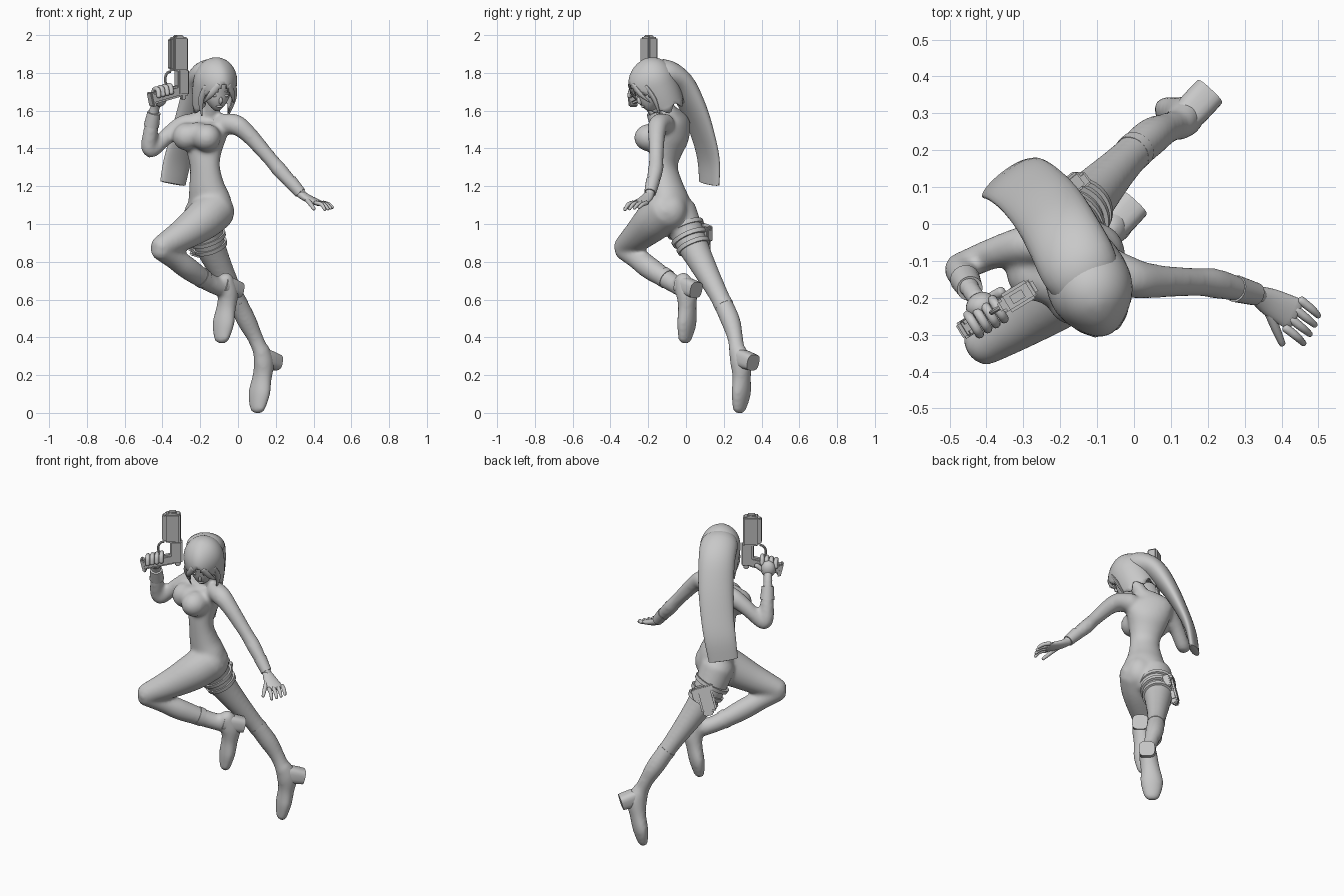
import bpy, bmesh, math
from mathutils import Vector, Matrix

if "Cube" in bpy.data.objects:
    bpy.data.objects.remove(bpy.data.objects["Cube"])


def material(name, v):
    m = bpy.data.materials.new(name)
    m.diffuse_color = (v, v, v, 1)
    m.use_nodes = True
    m.node_tree.nodes["Principled BSDF"].inputs["Base Color"].default_value = m.diffuse_color
    return m


GREY = material("plain_grey", 0.58)
DARK = material("gun_grey", 0.50)


def finish(bm, name, mat=GREY, angle=40):
    bmesh.ops.recalc_face_normals(bm, faces=bm.faces)
    me = bpy.data.meshes.new(name)
    bm.to_mesh(me)
    bm.free()
    me.materials.append(mat)
    ob = bpy.data.objects.new(name, me)
    bpy.context.collection.objects.link(ob)
    bpy.ops.object.select_all(action='DESELECT')
    ob.select_set(True)
    bpy.context.view_layer.objects.active = ob
    bpy.ops.object.shade_smooth_by_angle(angle=math.radians(angle))
    return ob


def catmull(p, k):
    """Smoothly resample a list of (x, y, z, a, b) stations."""
    out = []
    for i in range(len(p) - 1):
        q = [p[max(i - 1, 0)], p[i], p[i + 1], p[min(i + 2, len(p) - 1)]]
        for s in range(k):
            t = s / k
            out.append([0.5 * (2 * b + (c - a) * t + (2 * a - 5 * b + 4 * c - d) * t * t
                               + (3 * b - a - 3 * c + d) * t ** 3) for a, b, c, d in zip(*q)])
    return out + [list(p[-1])]


def loft(name, pts, ref=(1, 0, 0), n=20, k=4, dome=0.7, box=1.0, mat=GREY):
    """Skin elliptical sections along a path; a lies along ref, b across it."""
    p = catmull(pts, k)
    c = [Vector(s[:3]) for s in p]
    rings = []
    for i, s in enumerate(p):
        t = (c[min(i + 1, len(c) - 1)] - c[max(i - 1, 0)]).normalized()
        u = Vector(ref)
        u = (u - t * u.dot(t)).normalized()
        v = t.cross(u)
        ring = [(c[i], s[3], s[4], u, v)]
        if dome and i in (0, len(p) - 1):
            sg = -1 if i == 0 else 1
            for deg in (35, 62, 82):
                r, h = math.cos(math.radians(deg)), math.sin(math.radians(deg))
                ring.append((c[i] + t * sg * h * dome * min(s[3], s[4]), s[3] * r, s[4] * r, u, v))
            if i == 0:
                ring.reverse()
        rings += ring
    sup = lambda x: math.copysign(abs(x) ** box, x)
    bm = bmesh.new()
    rows = []
    for o, a, b, u, v in rings:
        rows.append([bm.verts.new(o + u * a * sup(math.cos(w)) + v * b * sup(math.sin(w)))
                     for w in (math.tau * (j + 0.5) / n for j in range(n))])
    for r0, r1 in zip(rows, rows[1:]):
        for j in range(n):
            bm.faces.new((r0[j], r0[(j + 1) % n], r1[(j + 1) % n], r1[j]))
    bm.faces.new(rows[0])
    bm.faces.new(rows[-1])
    return finish(bm, name, mat)


def tube(name, *pts, **kw):
    """Round loft from (x, y, z, radius) stations."""
    return loft(name, [(*p, p[3]) for p in pts], **kw)


def ball(name, loc, size, rot=Matrix(), shape=None):
    bm = bmesh.new()
    bmesh.ops.create_uvsphere(bm, u_segments=28, v_segments=18, radius=1)
    for v in bm.verts:
        v.co = Vector(a * b for a, b in zip(v.co, size))
        if shape:
            shape(v)
    bm.transform(Matrix.Translation(loc) @ rot)
    return finish(bm, name)


def block(name, mtx, loc, size, mat=GREY, bevel=0.006, tilt=0):
    bm = bmesh.new()
    bmesh.ops.create_cube(bm, size=1)
    bm.transform(mtx @ Matrix.Translation(loc) @ Matrix.Rotation(tilt, 4, 'Y') @ Matrix.Diagonal((*size, 1)))
    bmesh.ops.bevel(bm, geom=bm.edges[:], offset=bevel, segments=2, affect='EDGES')
    return finish(bm, name, mat, 30)


# Torso, chest and buttocks
ACROSS = (0.85, -0.52, 0)
body = [loft("body", [
    (-.155, -.06, 1.00, .08, .075), (-.15, -.07, 1.06, .118, .09), (-.15, -.082, 1.12, .122, .093),
    (-.165, -.10, 1.20, .10, .08), (-.175, -.115, 1.30, .084, .066), (-.178, -.105, 1.38, .098, .076),
    (-.175, -.083, 1.46, .124, .087), (-.165, -.07, 1.53, .137, .068), (-.155, -.075, 1.57, .075, .048),
    (-.14, -.095, 1.60, .044, .044), (-.125, -.13, 1.67, .042, .042)], ACROSS, n=32)]
for loc, size in [((-.272, -.132, 1.462), (.074, .078, .074)), ((-.165, -.19, 1.457), (.075, .085, .074)),
                  ((-.215, -.15, 1.47), (.075, .075, .07)),
                  ((-.108, -.085, 1.07), (.085, .09, .10)), ((-.195, -.04, 1.065), (.08, .082, .09))]:
    body.append(ball("curve", loc, size))

# Arms
body.append(tube("left_arm", (-.08, -.11, 1.53, .055), (-.01, -.145, 1.525, .055), (.06, -.155, 1.47, .046),
                 (.17, -.158, 1.345, .039), (.23, -.163, 1.275, .041), (.345, -.195, 1.15, .026), ref=(0, 1, 0)))
body.append(tube("right_arm", (-.22, -.055, 1.53, .055), (-.29, -.055, 1.525, .052), (-.37, -.075, 1.47, .044),
                 (-.455, -.11, 1.39, .040), (-.472, -.122, 1.415, .042), (-.462, -.142, 1.49, .040),
                 (-.445, -.175, 1.60, .028), (-.425, -.205, 1.65, .028), ref=(0.3, 1, 0.2)))

# Bent left leg and straight right leg
body.append(tube("bent_thigh", (-.118, -.098, 1.08, .112), (-.185, -.165, 1.02, .107), (-.29, -.245, .945, .085),
                 (-.412, -.328, .875, .060), ref=(0, 0, 1)))
body.append(tube("bent_shin", (-.412, -.328, .868, .058), (-.34, -.26, .82, .058), (-.265, -.19, .765, .060),
                 (-.17, -.09, .70, .050), (-.10, -.03, .665, .048), ref=(0, 0, 1)))
body.append(tube("straight_leg", (-.19, -.045, 1.07, .10), (-.16, .02, .92, .087), (-.11, .08, .80, .071),
                 (-.02, .175, .62, .052), (.045, .235, .49, .052), (.09, .26, .40, .042), (.12, .27, .33, .042)))

# Boots: foot pointing down, with a block heel
SIDE = (0.8, -0.6, 0)
for side, (ox, oy, oz), h in (("right", (0, 0, 0), 0), ("left", (-.19, -.288, .37), .014)):
    mv = lambda pts, h=0: [(x + ox - h, y + oy - h, z + oz + h, a, b) for x, y, z, a, b in pts]
    body.append(loft(side + "_boot", mv([(.12, .268, .34, .043, .045), (.138, .29, .27, .052, .060),
                (.128, .295, .19, .055, .046), (.112, .292, .10, .066, .042), (.103, .282, .016, .045, .028)]), SIDE))
    loft(side + "_heel", mv([(.12, .265, .30, .038, .045), (.16, .31, .283, .046, .048),
                             (.203, .356, .266, .046, .043)], h), SIDE, k=2, dome=0, box=0.65)

# Fuse the body into one smooth skin
bpy.ops.object.select_all(action='DESELECT')
for ob in body:
    ob.select_set(True)
bpy.context.view_layer.objects.active = body[0]
bpy.ops.object.join()
skin = body[0]
skin.modifiers.clear()
rm = skin.modifiers.new("fuse", 'REMESH')
rm.mode, rm.voxel_size, rm.use_smooth_shade = 'VOXEL', 0.010, True
sm = skin.modifiers.new("soften", 'SMOOTH')
sm.factor, sm.iterations = 0.5, 14

# Boot tops and wrist cuffs
tube("right_boot_top", (-.006, .19, .59, .051), (.008, .203, .565, .051), k=1, dome=0)
tube("left_boot_top", (-.20, -.122, .722, .054), (-.18, -.1, .707, .053), k=1, dome=0)
tube("left_cuff", (.275, -.175, 1.228, .037), (.33, -.19, 1.165, .031), ref=(0, 1, 0), k=1, dome=0)
tube("right_cuff", (-.458, -.15, 1.52, .041), (-.445, -.175, 1.59, .035), k=1, dome=0)

# Open left hand
loft("left_palm", [(.33, -.19, 1.16, .024, .022), (.37, -.212, 1.135, .038, .02), (.435, -.245, 1.108, .046, .014)],
     (.5, .86, 0))
for i in range(4):
    t = i / 3
    x, y = .412 + .04 * t, -.282 + .075 * t
    tube("left_finger", (x, y, 1.112, .012), (x + .03, y - .024, 1.103, .011),
         (x + .054 - .012 * abs(t - .5), y - .042, 1.075 + .012 * t, .008), ref=(0, 0, 1), n=10, k=3)
tube("left_thumb", (.365, -.235, 1.13, .014), (.385, -.285, 1.105, .012), (.402, -.325, 1.08, .009),
     ref=(0, 0, 1), n=10, k=3)

# Handgun, local x runs from grip to slide, z along the barrel
yaw = math.atan2(.52, .85)
GUN = Matrix.Translation((-.316, -.197, 1.66)) @ Matrix.Rotation(yaw, 4, 'Z')
block("gun_slide", GUN, (.002, 0, .24), (.09, .058, .18), DARK, .008)
block("gun_muzzle", GUN, (.0, 0, .325), (.05, .036, .03), DARK)
block("gun_frame", GUN, (.022, 0, .09), (.07, .048, .14), DARK, .008)
block("gun_rail", GUN, (-.04, 0, .24), (.036, .036, .16), DARK)
block("gun_hammer", GUN, (.03, 0, .012), (.03, .02, .03), DARK)
block("gun_grip", GUN, (-.08, 0, .024), (.19, .042, .062), DARK, .01, -.24)
block("grip_base", GUN, (-.165, 0, .0), (.022, .05, .08), DARK, .006, -.24)
ring = [GUN @ Vector((-.04 + .032 * math.cos(a) - .01, 0, .105 + .042 * math.sin(a)))
        for a in (math.pi * (.5 + i / 6) for i in range(7))]
tube("trigger_guard", *[(*p, .007) for p in ring], ref=(-.52, .85, 0), n=8, k=2, mat=DARK)

# Right hand wrapped around the grip
ball("right_palm", (-.415, -.222, 1.672), (.042, .036, .05), Matrix.Rotation(yaw, 4, 'Z'))
for i in range(4):
    o = -.14 + .026 * i
    lift = .024 + .24 * (o + .085)
    pts = [GUN @ Vector((o, s, lift + h)) for s, h in ((.028, .012), (.012, .042), (-.022, .04), (-.032, .005))]
    tube("right_finger", *[(*p, .013) for p in pts], ref=(.85, .52, 0), n=10, k=4)
thumb = [GUN @ Vector(q) for q in ((-.13, .02, -.005), (-.08, .034, .0), (-.03, .034, .035))]
tube("right_thumb", *[(*p, .014) for p in thumb], ref=(0, 0, 1), n=10)

# Head, turned and tipped forward
TURN = Matrix.Rotation(math.radians(20), 4, 'Z') @ Matrix.Rotation(math.radians(25), 4, 'X')
HEAD = Matrix.Translation((-.12, -.168, 1.753)) @ TURN


def jaw(v):
    t = max(0, -v.co.z / .115)
    v.co.x *= 1 - .42 * t * t
    v.co.y = v.co.y * (1 - .2 * t) - .06 * t


ball("head", HEAD @ Vector((0, -.008, -.02)), (.082, .10, .115), TURN, jaw)
ball("nose", HEAD @ Vector((0, -.118, -.056)), (.009, .014, .020), TURN)
ball("lips", HEAD @ Vector((0, -.111, -.092)), (.018, .009, .007), TURN)
for s in (-1, 1):
    ball("eye", HEAD @ Vector((s * .032, -.101, -.034)), (.017, .007, .007), TURN)
    ball("brow", HEAD @ Vector((s * .034, -.101, -.012)), (.022, .006, .004), TURN)

# Hair cap: dome above, skirt below, opened at the face
bm = bmesh.new()
N, M = 48, 18
rows = []
for i in range(1, M + 1):
    row = []
    for j in range(N):
        a = math.tau * j / N
        if i <= 9:
            f = i / 9 * math.pi / 2
            r, z = math.sin(f), .132 * math.cos(f)
        else:
            r, z = 1 - .12 * ((i - 9) / 9) ** 2, -.155 * (i - 9) / 9
        front = max(0, math.cos(a)) ** 3
        row.append(bm.verts.new((.115 * r * math.sin(a), -(.118 + .026 * front) * r * math.cos(a),
                                 z + (.018 * math.cos(7 * a) if i == M else 0))))
    rows.append(row)
for i in range(M - 1):
    for j in range(N):
        a = abs((math.degrees(math.tau * (j + .5) / N) + 180) % 360 - 180)
        if i >= 6 and a < min(52, 4 + 10 * (i - 6)):
            continue
        bm.faces.new((rows[i][j], rows[i][(j + 1) % N], rows[i + 1][(j + 1) % N], rows[i + 1][j]))
top = bm.verts.new((0, 0, .134))
for j in range(N):
    bm.faces.new((rows[0][j], rows[0][(j + 1) % N], top))
bmesh.ops.delete(bm, geom=[v for v in bm.verts if not v.link_faces], context='VERTS')
bm.transform(HEAD)
cap = finish(bm, "hair_cap")
sol = cap.modifiers.new("thickness", 'SOLIDIFY')
sol.thickness = 0.010

# Loose front locks
for s in (-1, 1):
    for q in (((.03, -.125, .04), (.062, -.118, -.02), (.084, -.095, -.075)),
              ((.08, -.08, .01), (.093, -.07, -.07), (.075, -.072, -.165))):
        p = [HEAD @ Vector((s * x, y, z)) for x, y, z in q]
        loft("hair_lock", [(*p[0], .014, .007), (*p[1], .016, .008), (*p[2], .003, .002)],
             TURN @ Vector((1, s * .5, .3)), n=10)

# Long hair streaming behind
loft("long_hair", [(-.11, -.20, 1.77, .075, .055), (-.145, -.125, 1.795, .105, .078), (-.19, -.035, 1.745, .104, .064),
                   (-.235, .04, 1.61, .10, .048), (-.285, .095, 1.45, .094, .034), (-.322, .12, 1.33, .09, .027),
                   (-.345, .123, 1.215, .084, .022)], (.8, .6, 0), n=28, dome=0.2)

# Thigh straps and holster
for z, r in ((.975, .105), (.925, .10), (.882, .093)):
    c = Vector((-.16, .02, .925)).lerp(Vector((-.14, .048, .865)), (.925 - z) / .06)
    d = Vector((.05, .06, -.14)).normalized() * .011
    tube("thigh_strap", (*(c - d), r), (*(c + d), r - .003), n=32, k=1, dome=0)
HOL = Matrix.Translation((-.205, .092, .925)) @ Matrix.Rotation(math.atan2(.6, .8), 4, 'Z') @ \
    Matrix.Rotation(.2, 4, 'X') @ Matrix.Rotation(.25, 4, 'Y')
block("holster", HOL, (0, 0, -.005), (.09, .042, .15), bevel=.01)
block("holster_mouth", HOL, (0, 0, .06), (.11, .048, .035), bevel=.006)
block("holster_tip", HOL, (.008, 0, -.08), (.06, .036, .04), bevel=.008)
block("holster_pouch", HOL, (.055, -.01, .035), (.035, .04, .07), bevel=.006)
